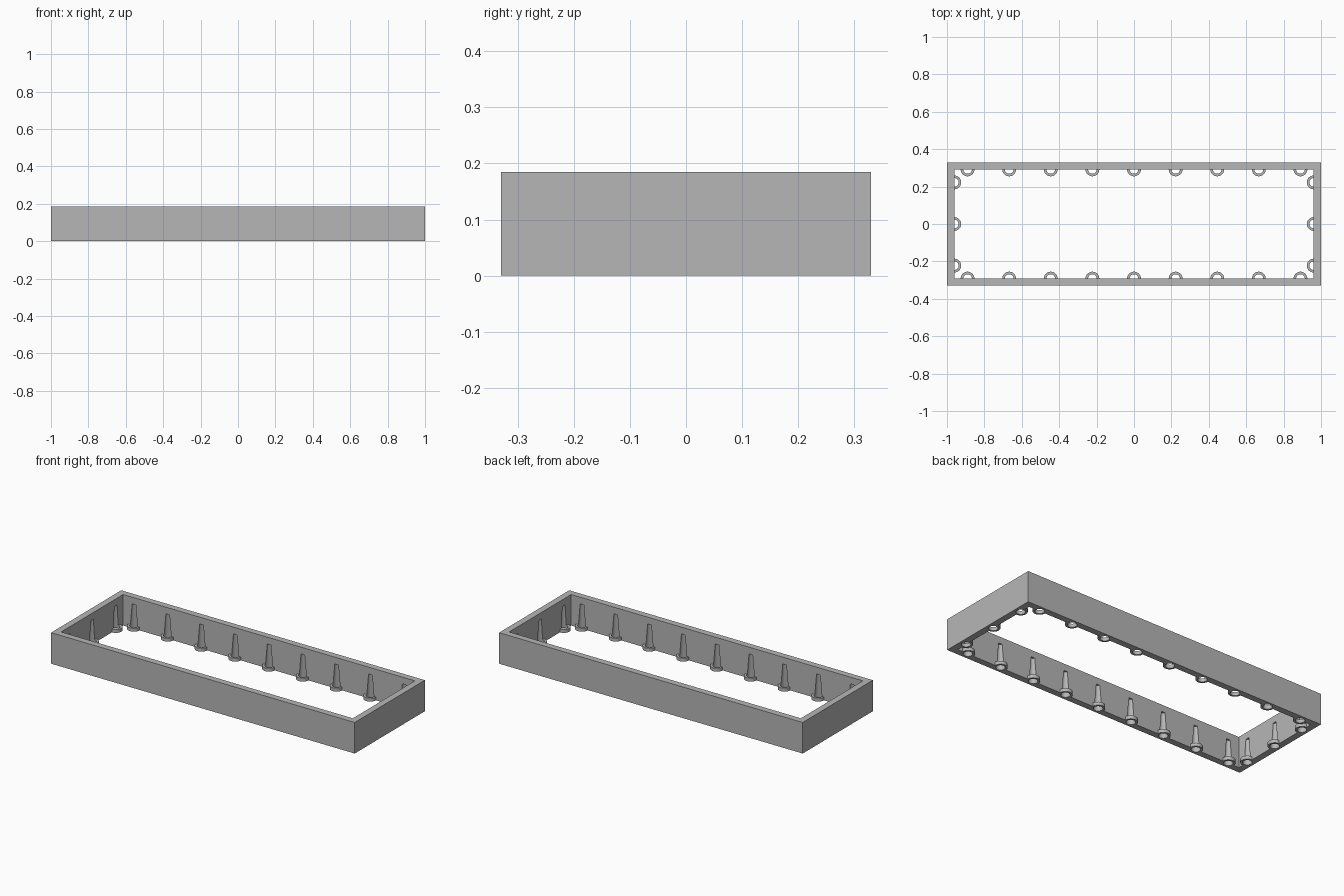
import bpy, bmesh
from math import pi, radians
from mathutils import Matrix

cube = bpy.data.objects.get("Cube")
if cube:
    bpy.data.objects.remove(cube)

HALF_X, HALF_Y, HEIGHT = 1.0, 0.33, 0.185
IN_X, IN_Y = 0.961, 0.292
PITCH = 0.2225
SIDES = 32

grey = bpy.data.materials.new("plain grey")
grey.use_nodes = True
color = (0.47, 0.47, 0.47, 1)
grey.diffuse_color = color
grey.node_tree.nodes["Principled BSDF"].inputs["Base Color"].default_value = color


def make_object(name, bm):
    mesh = bpy.data.meshes.new(name)
    bmesh.ops.recalc_face_normals(bm, faces=bm.faces)
    bm.to_mesh(mesh)
    bm.free()
    mesh.materials.append(grey)
    obj = bpy.data.objects.new(name, mesh)
    bpy.context.collection.objects.link(obj)
    return obj


def cones(name, spots, r_low, r_high, z_low, z_high):
    """One upright cone or cylinder at every spot, in a single mesh."""
    bm = bmesh.new()
    for x, y in spots:
        place = Matrix.Translation((x, y, (z_low + z_high) / 2))
        bmesh.ops.create_cone(bm, cap_ends=True, segments=SIDES, radius1=r_low,
                              radius2=r_high, depth=z_high - z_low,
                              matrix=place @ Matrix.Rotation(pi / SIDES, 4, "Z"))
    return make_object(name, bm)


def combine(target, tool, operation):
    mod = target.modifiers.new(operation.title(), "BOOLEAN")
    mod.operation, mod.solver, mod.object = operation, "EXACT", tool
    bpy.context.view_layer.objects.active = target
    bpy.ops.object.modifier_apply(modifier=mod.name)
    bpy.data.objects.remove(tool)


# Open rectangular frame: a ring of bottom faces raised to full height
bm = bmesh.new()
corners = [(-1, -1), (1, -1), (1, 1), (-1, 1)]
outer = [bm.verts.new((x * HALF_X, y * HALF_Y, 0)) for x, y in corners]
inner = [bm.verts.new((x * IN_X, y * IN_Y, 0)) for x, y in corners]
for i in range(4):
    j = (i + 1) % 4
    bm.faces.new((outer[i], outer[j], inner[j], inner[i]))
raised = bmesh.ops.extrude_face_region(bm, geom=bm.faces[:])["geom"]
bmesh.ops.translate(bm, vec=(0, 0, HEIGHT),
                    verts=[v for v in raised if isinstance(v, bmesh.types.BMVert)])
frame = make_object("frame", bm)

# Screw positions along the inner faces of the four walls
spots = [(k * PITCH, s * IN_Y) for k in range(-4, 5) for s in (-1, 1)]
spots += [(s * IN_X, k * PITCH) for k in range(-1, 2) for s in (-1, 1)]

# Low round collars, then tapered blind screw holes that open into the walls
combine(frame, cones("collars", spots, 0.037, 0.037, 0, 0.02), "UNION")
combine(frame, cones("screw_holes", spots, 0.026, 0.012, -0.01, 0.145), "DIFFERENCE")

bpy.ops.object.select_all(action="DESELECT")
frame.select_set(True)
bpy.context.view_layer.objects.active = frame
bpy.ops.object.shade_smooth_by_angle(angle=radians(30))
